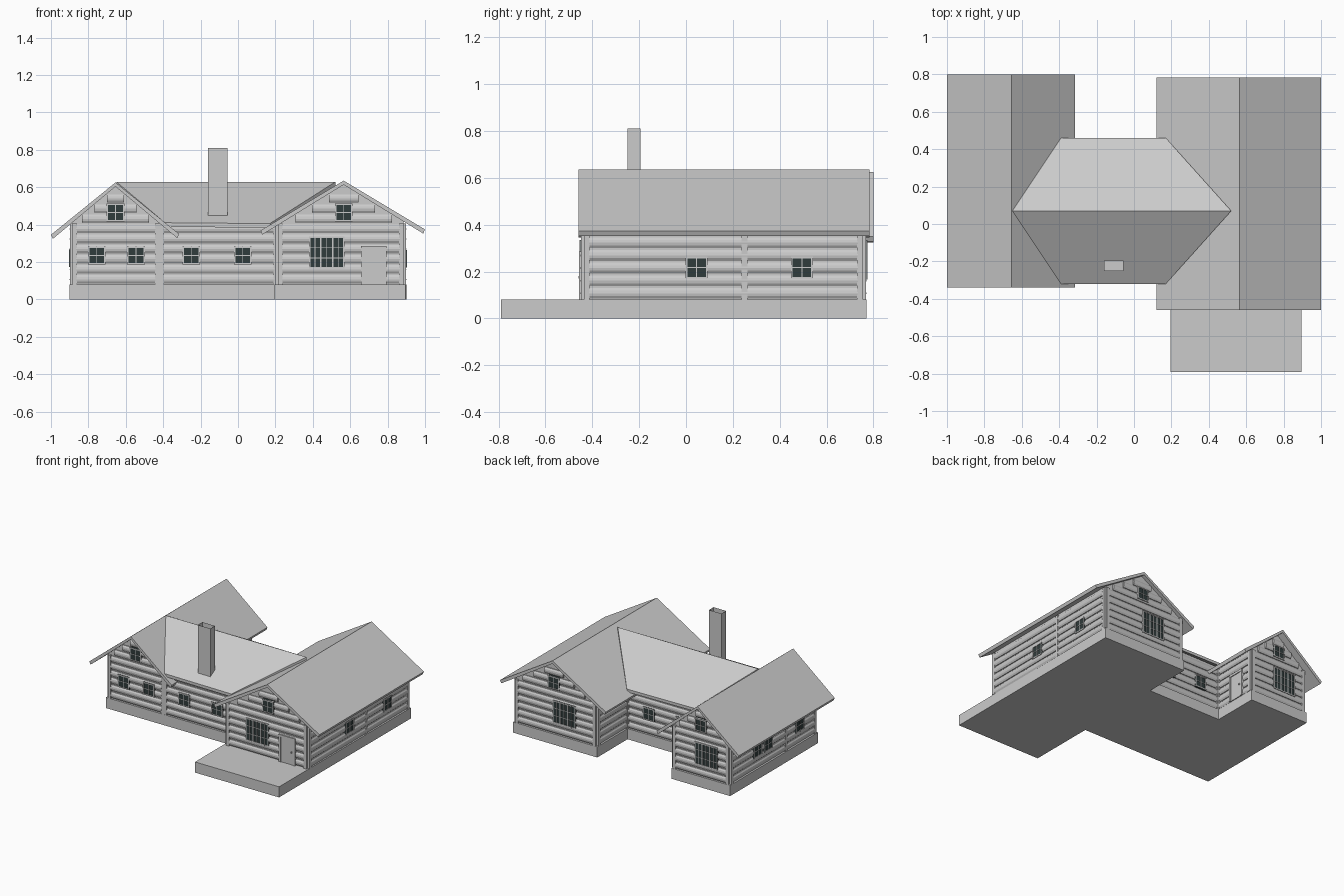
import bpy, bmesh, math

if "Cube" in bpy.data.objects:
    bpy.data.objects.remove(bpy.data.objects["Cube"])

WALL_Z = 0.08
glass = bpy.data.materials.new("glass")
glass.diffuse_color = (0.03, 0.045, 0.045, 1)
glass.use_nodes = True
glass.node_tree.nodes["Principled BSDF"].inputs["Base Color"].default_value = glass.diffuse_color


def finish(name, bm, mat=None):
    bmesh.ops.recalc_face_normals(bm, faces=bm.faces)
    me = bpy.data.meshes.new(name)
    bm.to_mesh(me)
    bm.free()
    ob = bpy.data.objects.new(name, me)
    bpy.context.collection.objects.link(ob)
    if mat:
        me.materials.append(mat)
    return ob


def prism(bm, pts, vec):
    """Closed solid: planar outline swept along vec."""
    a = [bm.verts.new(p) for p in pts]
    b = [bm.verts.new([p[i] + vec[i] for i in range(3)]) for p in pts]
    n = len(a)
    bm.faces.new(a)
    bm.faces.new(b[::-1])
    for i in range(n):
        bm.faces.new((a[i], a[(i + 1) % n], b[(i + 1) % n], b[i]))


class Wall:
    """Wall frame: s runs along the wall, d points outward, z is up."""
    def __init__(self, axis, plane, sign):
        self.axis, self.plane, self.sign = axis, plane, sign

    def pt(self, s, d, z):
        o = self.plane + self.sign * d
        return (s, o, z) if self.axis == 'x' else (o, s, z)

    def box(self, bm, s0, s1, d0, d1, z0, z1):
        q = [(s0, z0), (s1, z0), (s1, z1), (s0, z1)]
        a, b = self.pt(0, d0, 0), self.pt(0, d1, 0)
        prism(bm, [self.pt(s, d0, z) for s, z in q], [b[i] - a[i] for i in range(3)])

    def logs(self, name, s0, s1, top, roof=None, posts=()):
        bm = bmesh.new()
        pitch, z = 0.054, WALL_Z
        while z + 0.03 < top:
            a, b, h = s0 + 0.02, s1 - 0.02, min(pitch - 0.008, top - z)
            if roof:  # shorten gable rows to fit under the slopes
                x, apex, slope = roof
                w = (apex - 0.03 - z - h) / slope
                a, b = max(a, x - w), min(b, x + w)
            if b - a > 0.03:
                prof = [(-0.01, 0), (0.006, 0), (0.013, 0.25), (0.015, 0.5),
                        (0.013, 0.75), (0.006, 1), (-0.01, 1)]
                p, q = self.pt(a, 0, 0), self.pt(b, 0, 0)
                prism(bm, [self.pt(a, d, z + 0.004 + t * h) for d, t in prof],
                      [q[i] - p[i] for i in range(3)])
            z += pitch
        for s in (s0 + 0.012, s1 - 0.012, *posts):
            self.box(bm, s - 0.012, s + 0.012, -0.01, 0.014, WALL_Z, min(top, 0.405))
        finish(name, bm)

    def window(self, name, s, z, w=0.095, h=0.095, cols=2, rows=2, split=0):
        f, bm = 0.008, bmesh.new()
        s0, s1, z0, z1 = s - w / 2, s + w / 2, z - h / 2, z + h / 2
        self.box(bm, s0, s1, 0, 0.0155, z0, z1)
        finish(name + "_glass", bm, glass)
        bm = bmesh.new()
        for i in range(cols + 1):
            c = s0 + w * i / cols
            t = f if i in (0, cols) or (split and i % split == 0) else 0.004
            c = min(max(c, s0 + t / 2), s1 - t / 2)
            self.box(bm, c - t / 2, c + t / 2, 0, 0.019, z0, z1)
        for i in range(rows + 1):
            c = z0 + h * i / rows
            t = f if i in (0, rows) else 0.004
            c = min(max(c, z0 + t / 2), z1 - t / 2)
            self.box(bm, s0, s1, 0, 0.0185, c - t / 2, c + t / 2)
        finish(name + "_frame", bm)

    def big_window(self, name, s):
        self.window(name, s, 0.25, 0.19, 0.17, 6, 3, 2)

    def door(self, name, s):
        bm = bmesh.new()
        for a, b in ((s - 0.068, s - 0.05), (s + 0.05, s + 0.068)):
            self.box(bm, a, b, 0, 0.021, WALL_Z, 0.285)
        self.box(bm, s - 0.068, s + 0.068, 0, 0.022, 0.268, 0.285)
        self.box(bm, s - 0.05, s + 0.05, 0, 0.016, WALL_Z, 0.268)
        self.box(bm, s + 0.034, s + 0.042, 0, 0.024, 0.17, 0.18)
        finish(name, bm)


# Stone base with the front deck
outline = [(-.9, -.285), (.195, -.285), (.195, -.79), (.895, -.79), (.9, .77),
           (.2, .77), (.2, .41), (-.41, .41), (-.41, .76), (-.9, .76)]
bm = bmesh.new()
prism(bm, [(x, y, 0) for x, y in outline], (0, 0, WALL_Z))
finish("base_and_deck", bm)

# Wings: (ridge x, ridge z, slope, wall x0, x1, y0, y1, eave x0, x1, roof y0, y1)
wings = {
    "left": (-.655, .625, .81, -.885, -.42, -.27, .745, -1.0, -.315, -.34, .80),
    "right": (.565, .635, .60, .215, .885, -.435, .755, .12, 1.0, -.46, .783),
}
for side, (rx, rz, sl, x0, x1, y0, y1, e0, e1, ry0, ry1) in wings.items():
    roof_z = lambda x: rz - sl * abs(x - rx)
    # wall core with gable
    bm = bmesh.new()
    pts = [(x0, WALL_Z), (x1, WALL_Z), (x1, roof_z(x1) - .02), (rx, rz - .02), (x0, roof_z(x0) - .02)]
    prism(bm, [(x, y0, z) for x, z in pts], (0, y1 - y0, 0))
    finish(side + "_wing_wall", bm)
    # gable roof
    bm = bmesh.new()
    top = [(e0, roof_z(e0)), (rx, rz), (e1, roof_z(e1))]
    low = [(x + o, z - .022) for (x, z), o in zip(top[::-1], (-.01, 0, .01))]
    prism(bm, [(x, ry0, z) for x, z in top + low], (0, ry1 - ry0, 0))
    finish(side + "_wing_roof", bm)
    # log siding
    for end, y, sg in (("front", y0, -1), ("back", y1, 1)):
        w = Wall('x', y, sg)
        w.logs(f"{side}_{end}_logs", x0, x1, rz - .03, (rx, rz, sl))
        w.window(f"{side}_{end}_gable_window", rx, .465)

Wall('y', -.885, -1).logs("left_outer_logs", -.27, .745, .405, posts=(.09,))
Wall('y', -.42, 1).logs("left_inner_logs", .395, .745, .405)
Wall('y', .885, 1).logs("right_outer_logs", -.435, .755, .405, posts=(.25,))
Wall('y', .215, -1).logs("right_back_inner_logs", .395, .755, .405)
Wall('y', .215, -1).logs("right_front_inner_logs", -.435, -.27, .405)

# Middle section
bm = bmesh.new()
prism(bm, [(-.43, -.27, WALL_Z), (.23, -.27, WALL_Z), (.23, .395, WALL_Z), (-.43, .395, WALL_Z)],
      (0, 0, .34))
finish("middle_wall", bm)
bm = bmesh.new()
for ye in (-.32, .46):
    prism(bm, [(-.39, ye, .41), (.17, ye, .405), (.52, .07, .628), (-.65, .07, .628)], (0, 0, -.022))
finish("middle_roof", bm)
for end, y, sg in (("front", -.27, -1), ("back", .395, 1)):
    w = Wall('x', y, sg)
    w.logs(f"middle_{end}_logs", -.42, .215, .405)
    for i, x in enumerate((-.25, .025)):
        w.window(f"middle_{end}_window_{i}", x, .235)

# Ground floor windows and doors
w = Wall('x', -.27, -1)
for i, x in enumerate((-.755, -.545)):
    w.window(f"left_front_window_{i}", x, .235)
w = Wall('y', -.885, -1)
for i, y in enumerate((.43, .305, -.07)):
    w.window(f"left_side_window_{i}", y, .22)
w = Wall('y', .885, 1)
for i, y in enumerate((.045, .495)):
    w.window(f"right_side_window_{i}", y, .217)
Wall('x', .745, 1).big_window("left_back_big_window", -.70)
Wall('x', .755, 1).big_window("right_back_big_window", .475)
w = Wall('x', -.435, -1)
w.big_window("right_front_big_window", .475)
w.door("front_door", .725)
Wall('y', -.42, 1).door("back_door", .60)

# Chimney with hollow flue
bm = bmesh.new()
prism(bm, [(-.16, -.25, .4), (-.055, -.25, .4), (-.055, -.195, .4), (-.16, -.195, .4)], (0, 0, .41))
top = max(bm.faces, key=lambda f: f.calc_center_median().z)
bmesh.ops.inset_region(bm, faces=[top], thickness=.012)
bmesh.ops.translate(bm, verts=top.verts, vec=(0, 0, -.05))
r = bmesh.ops.extrude_discrete_faces(bm, faces=[top])
# straight flue walls: lift the rim ring back to the top
inner = r["faces"][0]
rim = [v for v in bm.verts if .7 < v.co.z < .79 and v not in inner.verts]
bmesh.ops.translate(bm, verts=rim, vec=(0, 0, .05))
finish("chimney", bm)
